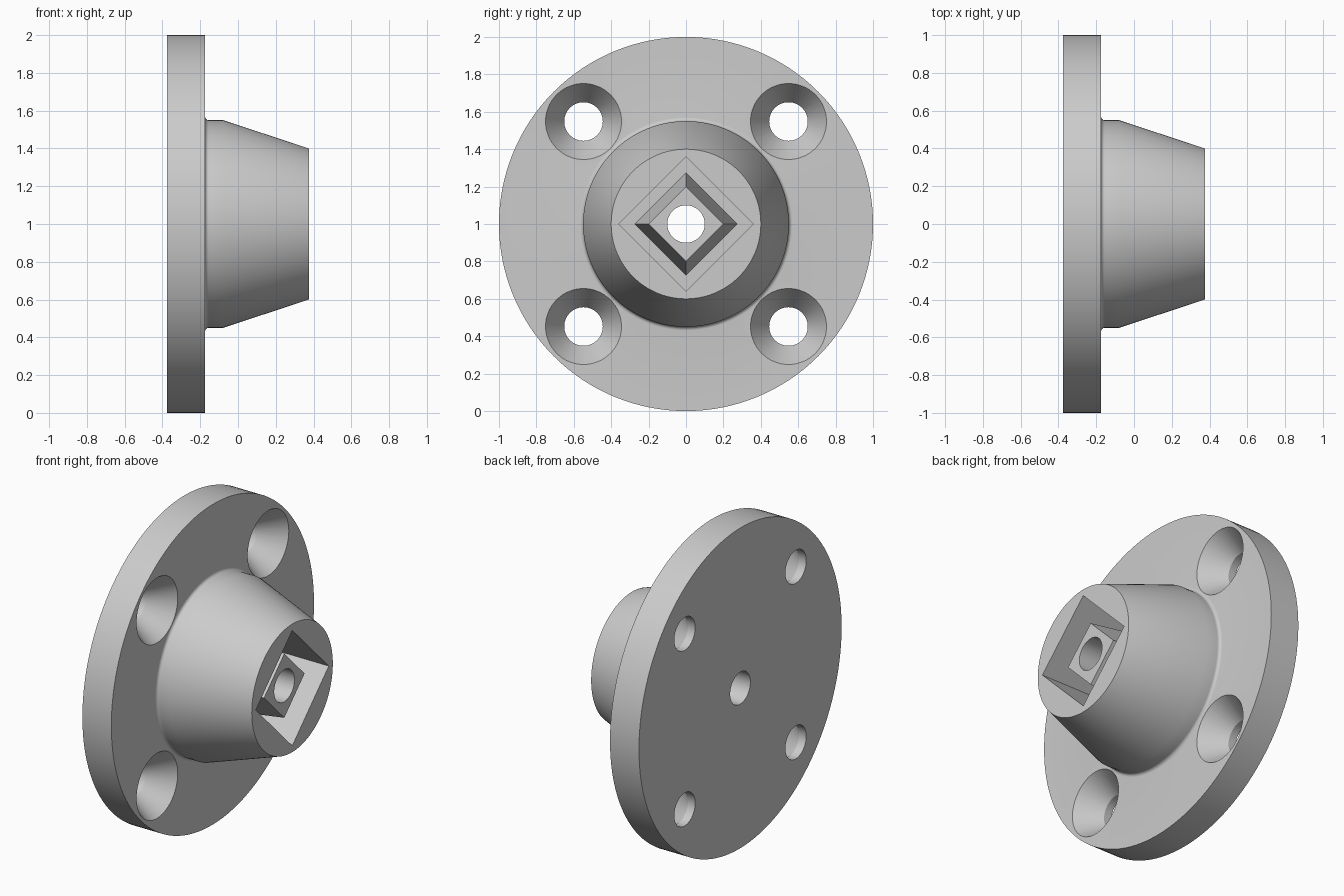
import bpy, bmesh, math

if "Cube" in bpy.data.objects:
    bpy.data.objects.remove(bpy.data.objects["Cube"])

grey = bpy.data.materials.new("plain grey")
grey.use_nodes = True
colour = (0.6, 0.6, 0.6, 1)
grey.diffuse_color = colour
grey.node_tree.nodes["Principled BSDF"].inputs["Base Color"].default_value = colour


def lathe(name, profile, sides, y=0, z=1):
    """Turn a profile of (x, radius) points, starting and ending on the axis, about x."""
    bm = bmesh.new()
    rings = []
    for x, r in profile:
        if r == 0:
            rings.append([bm.verts.new((x, y, z))] * sides)
            continue
        angles = [2 * math.pi * i / sides for i in range(sides)]
        rings.append([bm.verts.new((x, y + r * math.cos(a), z + r * math.sin(a)))
                      for a in angles])
    for a, b in zip(rings, rings[1:]):
        if a[0] is a[1]:
            bm.faces.new(b)
        elif b[0] is b[1]:
            bm.faces.new(a)
        else:
            for i in range(sides):
                j = (i + 1) % sides
                bm.faces.new((a[i], a[j], b[j], b[i]))
    bmesh.ops.recalc_face_normals(bm, faces=bm.faces)
    mesh = bpy.data.meshes.new(name)
    bm.to_mesh(mesh)
    bm.free()
    mesh.materials.append(grey)
    obj = bpy.data.objects.new(name, mesh)
    bpy.context.collection.objects.link(obj)
    return obj


back, face, end = -0.375, -0.175, 0.375

# Round flange, small fillet and tapered hub in one turned body
fillet = [(face + 0.02 * (1 - math.cos(t)), 0.57 - 0.02 * math.sin(t))
          for t in (math.radians(a) for a in range(0, 91, 15))]
fillet = [(face + 0.02 - 0.02 * math.cos(math.radians(a)),
           0.57 - 0.02 * math.sin(math.radians(a))) for a in range(0, 91, 15)]
body = lathe("flanged_hub",
             [(back, 0), (back, 1), (face, 1)] + fillet
             + [(-0.08, 0.55), (end, 0.4), (end, 0)], 128)

# Diamond pocket that leaves a tapered square post standing inside
floor, post_top = -0.175, 0.32
cutters = [lathe("pocket_cutter",
                 [(end + 0.1, 0), (end + 0.1, 0.36), (floor, 0.36),
                  (floor, 0.275), (post_top, 0.2), (post_top, 0)], 4)]

# Centre bore and four countersunk bolt holes
cutters.append(lathe("bore_cutter", [(-0.5, 0), (-0.5, 0.1), (0.5, 0.1), (0.5, 0)], 48))
for y in (-0.548, 0.548):
    for z in (-0.548, 0.548):
        cutters.append(lathe("bolt_cutter",
                             [(-0.5, 0), (-0.5, 0.103), (-0.325, 0.103), (face, 0.203),
                              (face + 0.02, 0.203), (face + 0.02, 0)], 64, y, 1 + z))

bpy.context.view_layer.objects.active = body
body.select_set(True)
for cutter in cutters:
    mod = body.modifiers.new("cut", "BOOLEAN")
    mod.operation, mod.solver, mod.object = "DIFFERENCE", "EXACT", cutter
    bpy.ops.object.modifier_apply(modifier=mod.name)
    bpy.data.objects.remove(cutter)

bpy.ops.object.select_all(action="DESELECT")
body.select_set(True)
bpy.ops.object.shade_smooth_by_angle(angle=math.radians(25))
